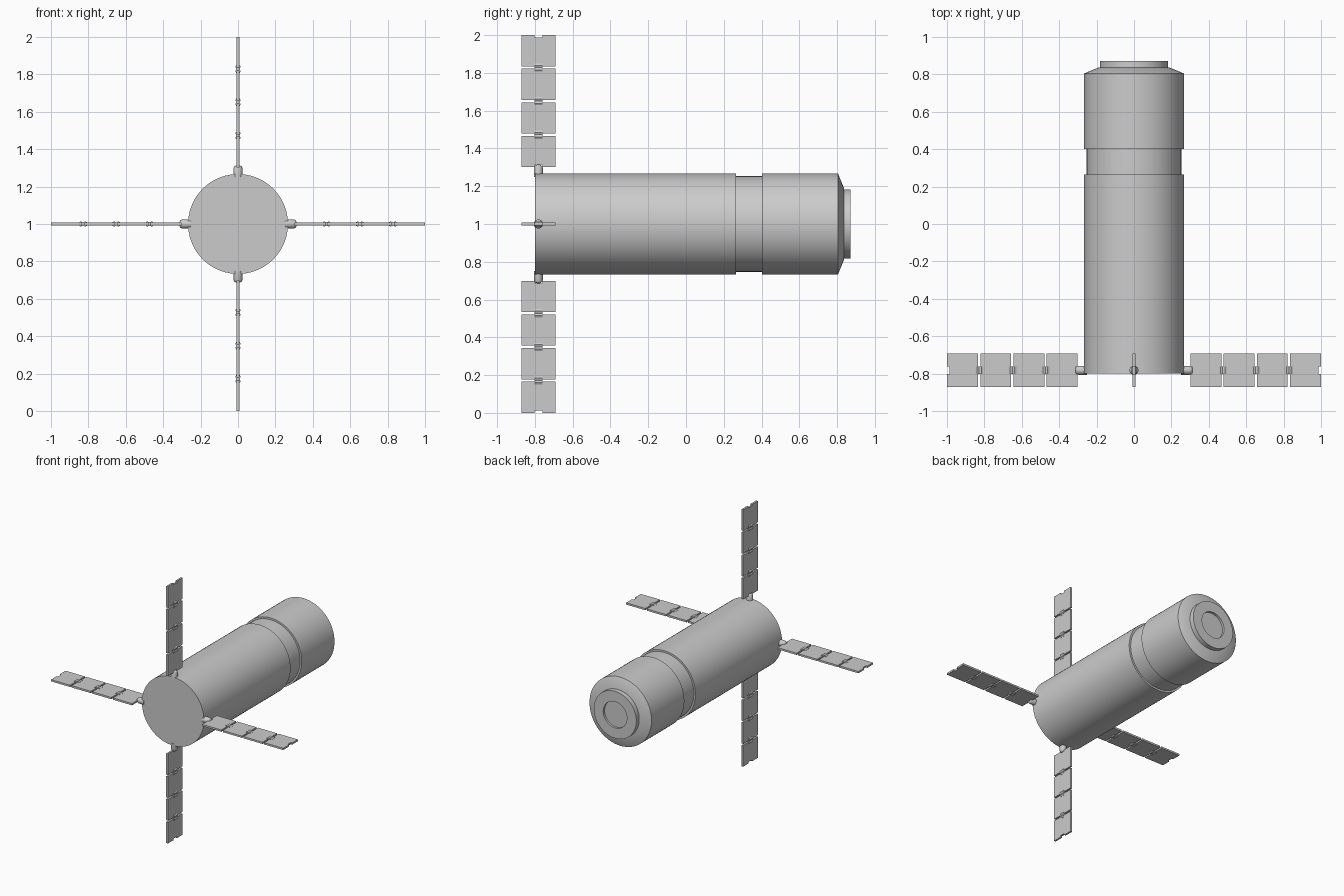
import bpy, bmesh, math
from mathutils import Matrix, Vector

cube = bpy.data.objects.get("Cube")
if cube:
    bpy.data.objects.remove(cube)

grey = bpy.data.materials.new("light grey")
grey.use_nodes = True
colour = (0.6, 0.6, 0.6, 1)
grey.diffuse_color = colour
grey.node_tree.nodes["Principled BSDF"].inputs["Base Color"].default_value = colour

CENTRE = Vector((0, 0, 1))
WING_Y = -0.782


def finish(bm, name, matrix, smooth=False):
    bmesh.ops.remove_doubles(bm, verts=bm.verts, dist=1e-5)
    bmesh.ops.recalc_face_normals(bm, faces=bm.faces)
    mesh = bpy.data.meshes.new(name)
    bm.to_mesh(mesh)
    bm.free()
    mesh.materials.append(grey)
    obj = bpy.data.objects.new(name, mesh)
    bpy.context.collection.objects.link(obj)
    obj.matrix_world = matrix
    if smooth:
        bpy.ops.object.select_all(action="DESELECT")
        obj.select_set(True)
        bpy.context.view_layer.objects.active = obj
        bpy.ops.object.shade_smooth_by_angle(angle=math.radians(25))
    return obj


def lathe(name, profile, axis, matrix, steps):
    """Spin (radius, distance along axis) points; axis is 'X' or 'Y'."""
    bm = bmesh.new()
    pts = [(d, r, 0) if axis == "X" else (r, d, 0) for r, d in profile]
    verts = [bm.verts.new(p) for p in pts]
    edges = [bm.edges.new(pair) for pair in zip(verts, verts[1:])]
    bmesh.ops.spin(bm, geom=verts + edges, cent=(0, 0, 0),
                   axis=(1, 0, 0) if axis == "X" else (0, 1, 0),
                   angle=math.tau, steps=steps, use_merge=True)
    return finish(bm, name, matrix, smooth=True)


def prism(name, outline, thickness, matrix, to_point):
    """Extrude a flat outline; to_point maps (u, v, w) to a position."""
    bm = bmesh.new()
    half = thickness / 2
    face = bm.faces.new([bm.verts.new(to_point(u, v, -half)) for u, v in outline])
    shift = to_point(0, 0, thickness) - to_point(0, 0, 0)
    new = bmesh.ops.extrude_face_region(bm, geom=[face], use_keep_orig=True)
    bmesh.ops.translate(bm, vec=shift,
                        verts=[g for g in new["geom"] if isinstance(g, bmesh.types.BMVert)])
    return finish(bm, name, matrix)


# Main hull: long barrel, recessed band, rear barrel, cone and docking ring
hull = [(0, -0.80), (0.267, -0.80), (0.267, 0.265), (0.253, 0.265),
        (0.253, 0.402), (0.267, 0.402), (0.267, 0.805), (0.19, 0.836),
        (0.183, 0.836), (0.183, 0.872), (0.102, 0.872), (0.102, 0.855), (0, 0.855)]
lathe("hull", hull, "Y", Matrix.Translation(CENTRE), 72)

# Panel outline with a square notch in the middle of both short ends
HALF_W, NOTCH_W, NOTCH_D = 0.09, 0.021, 0.012


def panel_outline(start, end):
    side = [(end, HALF_W), (end, NOTCH_W), (end - NOTCH_D, NOTCH_W)]
    other = [(start + NOTCH_D, NOTCH_W), (start, NOTCH_W), (start, HALF_W)]
    return (side + [(u, -v) for u, v in reversed(side)]
            + [(u, -v) for u, v in reversed(other)] + other)


# Hinge section, waisted at the pivot
HINGE = [(-0.022, -0.008), (-0.012, -0.014), (0, -0.009), (0.012, -0.014), (0.022, -0.008)]
hinge_outline = HINGE + [(u, -v) for u, v in reversed(HINGE)]
STUB = [(0, 0.25), (0.024, 0.25), (0.024, 0.298), (0.020, 0.307), (0.012, 0.313), (0, 0.315)]

# Four folding wings around the front of the hull
FIRST, PITCH, GAP = 0.302, 0.1775, 0.0125
for i, where in enumerate(("left", "upper", "right", "lower")):
    place = (Matrix.Translation(CENTRE + Vector((0, WING_Y, 0)))
             @ Matrix.Rotation(-i * math.pi / 2, 4, "Y"))
    lathe(where + "_wing_mount", STUB, "X", place, 24)
    for n in range(4):
        start = FIRST + n * PITCH
        end = start + PITCH - GAP
        prism(f"{where}_panel_{n + 1}", panel_outline(start, end), 0.014, place,
              lambda u, v, w: Vector((u, v, w)))
        if n < 3:
            pivot = end + GAP / 2
            prism(f"{where}_hinge_{n + 1}", hinge_outline, 0.042, place,
                  lambda u, v, w: Vector((pivot + u, w, v)))
